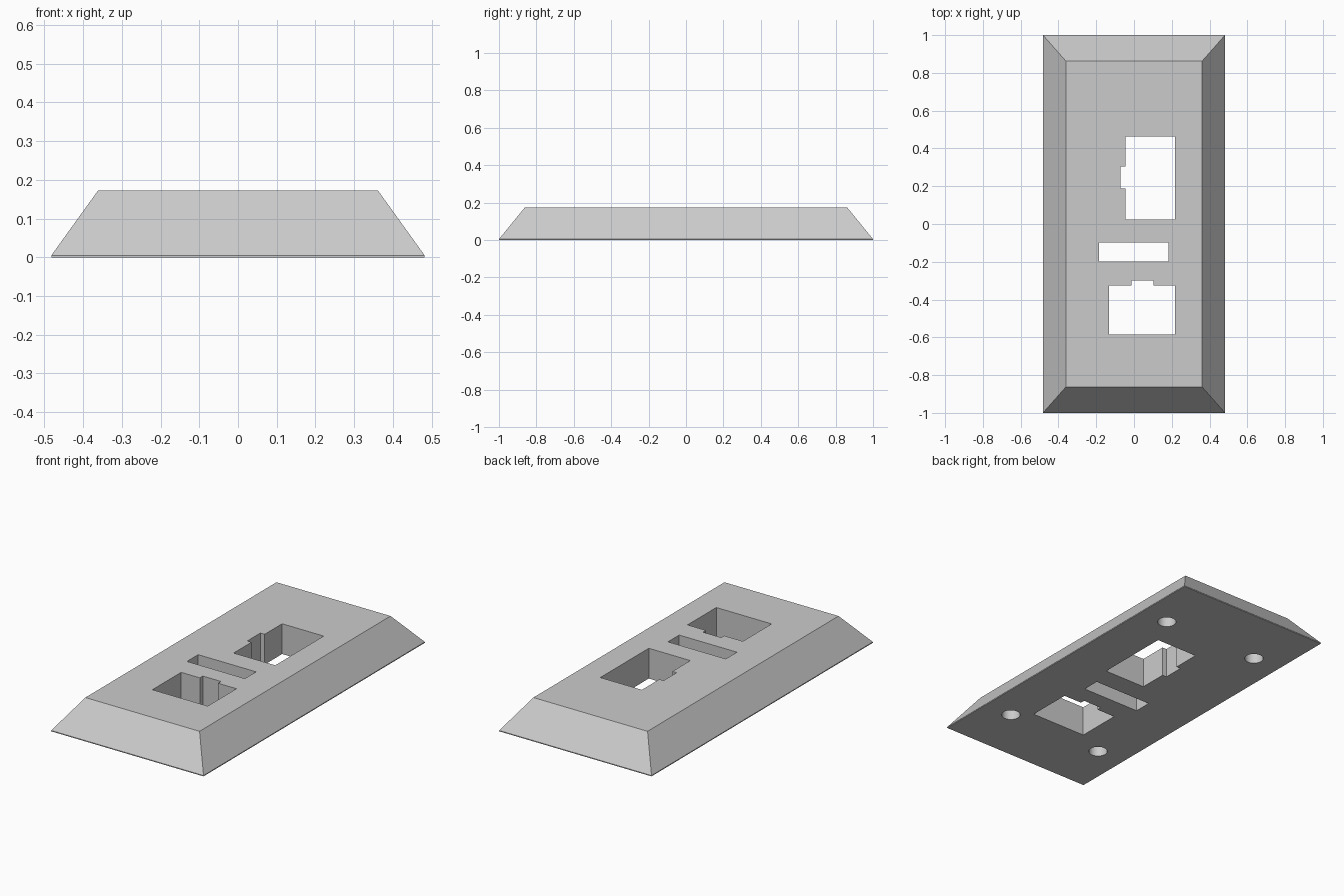
import bpy
import bmesh
import math

cube = bpy.data.objects.get("Cube")
if cube:
    bpy.data.objects.remove(cube, do_unlink=True)

grey = bpy.data.materials.new("plain grey")
grey.use_nodes = True
colour = (0.6, 0.6, 0.6, 1)
grey.diffuse_color = colour
grey.node_tree.nodes["Principled BSDF"].inputs["Base Color"].default_value = colour

HEIGHT, RIM = 0.173, 0.005


def rectangle(x0, x1, y0, y1):
    return [(x0, y0), (x1, y0), (x1, y1), (x0, y1)]


def loft(name, sections):
    """Closed solid through (outline, z) sections with equal point counts."""
    bm = bmesh.new()
    rings = [[bm.verts.new((x, y, z)) for x, y in outline]
             for outline, z in sections]
    n = len(rings[0])
    for low, high in zip(rings, rings[1:]):
        for i in range(n):
            j = (i + 1) % n
            bm.faces.new((low[i], low[j], high[j], high[i]))
    bm.faces.new(rings[0][::-1])
    bm.faces.new(rings[-1])
    bmesh.ops.recalc_face_normals(bm, faces=bm.faces)
    mesh = bpy.data.meshes.new(name)
    bm.to_mesh(mesh)
    bm.free()
    mesh.materials.append(grey)
    obj = bpy.data.objects.new(name, mesh)
    bpy.context.collection.objects.link(obj)
    return obj


# Bevelled plate with a thin upright rim at its foot
foot = rectangle(-0.482, 0.482, -1, 1)
top = rectangle(-0.361, 0.361, -0.863, 0.863)
plate = loft("bevelled_plate", [(foot, 0), (foot, RIM), (top, HEIGHT)])

# Through openings: two notched sockets and a plain slot
large_socket = [(-0.045, 0.025), (0.218, 0.025), (0.218, 0.463), (-0.045, 0.463),
                (-0.045, 0.305), (-0.072, 0.305), (-0.072, 0.187), (-0.045, 0.187)]
small_socket = [(-0.132, -0.585), (0.218, -0.585), (0.218, -0.325), (0.102, -0.325),
                (0.102, -0.298), (-0.014, -0.298), (-0.014, -0.325), (-0.132, -0.325)]
slot = rectangle(-0.184, 0.182, -0.198, -0.097)
cutters = [loft(name, [(outline, -0.1), (outline, HEIGHT + 0.1)])
           for name, outline in (("large_socket_cutter", large_socket),
                                 ("small_socket_cutter", small_socket),
                                 ("slot_cutter", slot))]

# Blind round screw holes in the underside
for x in (-0.308, 0.308):
    for y in (-0.67, 0.643):
        circle = [(x + 0.05 * math.cos(a), y + 0.05 * math.sin(a))
                  for a in (math.tau * i / 32 for i in range(32))]
        cutters.append(loft("screw_hole_cutter", [(circle, -0.1), (circle, 0.1)]))

bpy.ops.object.select_all(action="DESELECT")
plate.select_set(True)
bpy.context.view_layer.objects.active = plate
for cutter in cutters:
    cutter.hide_render = True
    cut = plate.modifiers.new(cutter.name, "BOOLEAN")
    cut.operation = "DIFFERENCE"
    cut.solver = "EXACT"
    cut.object = cutter
    bpy.ops.object.modifier_apply(modifier=cut.name)
    bpy.data.objects.remove(cutter, do_unlink=True)

bpy.ops.object.shade_smooth_by_angle(angle=math.radians(25))
